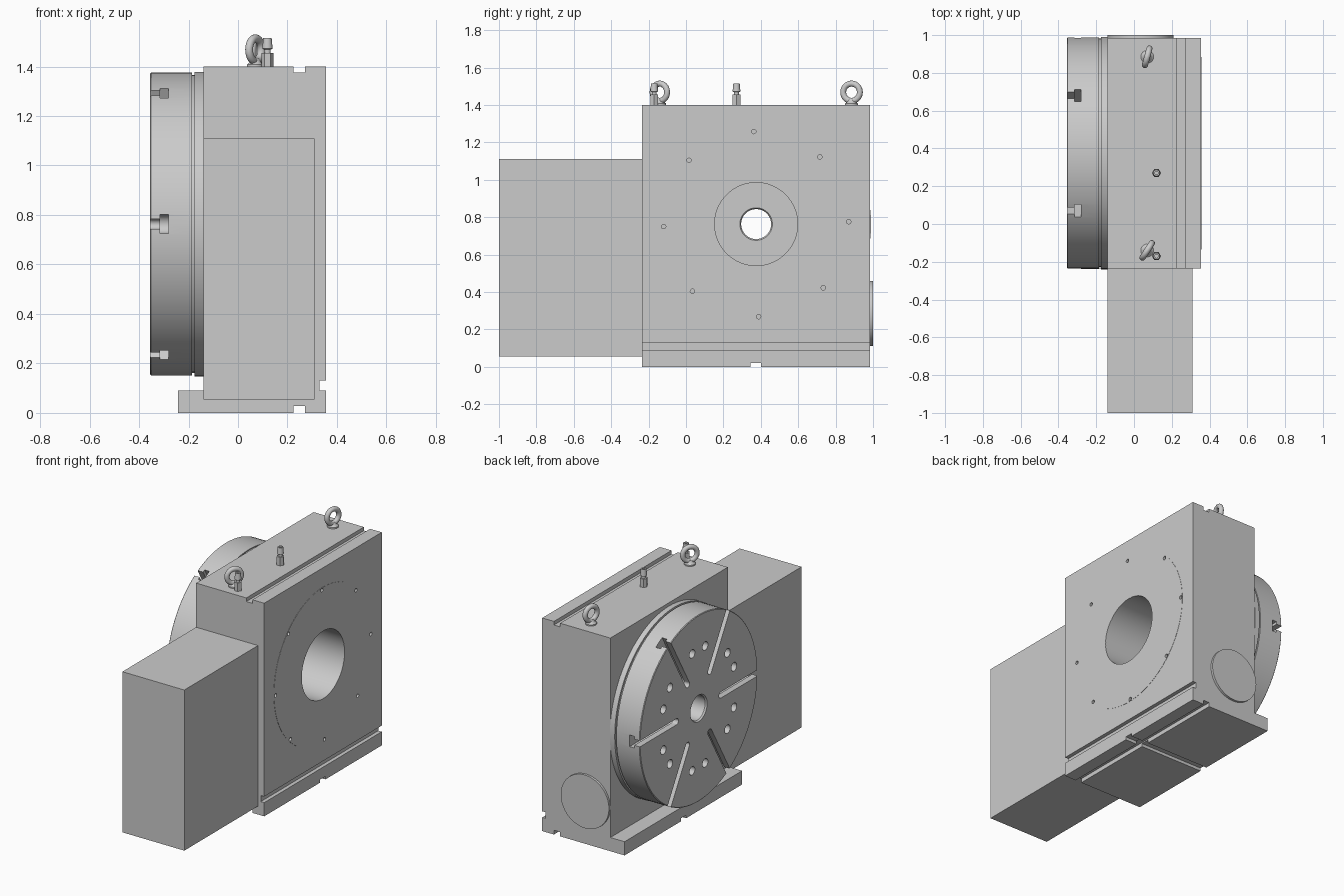
import bpy, bmesh
from math import sin, cos, pi, radians

if "Cube" in bpy.data.objects:
    bpy.data.objects.remove(bpy.data.objects["Cube"])

CY, CZ = 0.375, 0.763      # rotary axis position
X0, X1 = -0.14, 0.355      # housing faces
Y0, Y1 = -0.235, 0.985


def finish(name, bm):
    bmesh.ops.remove_doubles(bm, verts=bm.verts, dist=1e-5)
    bmesh.ops.recalc_face_normals(bm, faces=bm.faces)
    me = bpy.data.meshes.new(name)
    bm.to_mesh(me)
    bm.free()
    ob = bpy.data.objects.new(name, me)
    bpy.context.collection.objects.link(ob)
    return ob


def activate(ob):
    bpy.ops.object.select_all(action='DESELECT')
    ob.select_set(True)
    bpy.context.view_layer.objects.active = ob


def smooth(ob):
    activate(ob)
    bpy.ops.object.shade_smooth_by_angle(angle=radians(28))


def prism(name, outlines, axis, a, b):
    """Extrude flat outlines from a to b along an axis."""
    place = {'x': lambda p, h: (h, p[0], p[1]),
             'y': lambda p, h: (p[0], h, p[1]),
             'z': lambda p, h: (p[0], p[1], h)}[axis]
    bm = bmesh.new()
    for pts in outlines:
        lo = [bm.verts.new(place(p, a)) for p in pts]
        hi = [bm.verts.new(place(p, b)) for p in pts]
        bm.faces.new(lo)
        bm.faces.new(hi)
        for i in range(len(pts)):
            j = (i + 1) % len(pts)
            bm.faces.new((lo[i], lo[j], hi[j], hi[i]))
    return finish(name, bm)


def lathe(name, profile, axis, loc, segs):
    """Revolve a closed (radius, height) profile."""
    bm = bmesh.new()
    rings = []
    for k in range(segs):
        c, s = cos(2 * pi * k / segs), sin(2 * pi * k / segs)
        rings.append([bm.verts.new(
            (loc[0] + h, loc[1] + r * c, loc[2] + r * s) if axis == 'x' else
            (loc[0] + r * c, loc[1] + r * s, loc[2] + h)) for r, h in profile])
    n = len(profile)
    for k in range(segs):
        A, B = rings[k], rings[(k + 1) % segs]
        for i in range(n):
            j = (i + 1) % n
            if profile[i][0] or profile[j][0]:
                bm.faces.new((A[i], A[j], B[j], B[i]))
    return finish(name, bm)


def circle(u, v, r, n, start=0.0):
    return [(u + r * cos(start + 2 * pi * i / n), v + r * sin(start + 2 * pi * i / n)) for i in range(n)]


def rect(u0, u1, v0, v1):
    return [(u0, v0), (u1, v0), (u1, v1), (u0, v1)]


def polar(r, deg):
    return CY + r * cos(radians(deg)), CZ + r * sin(radians(deg))


def slot(deg, half):
    """Radial slot outline with a round inner end."""
    a = radians(deg)
    pts = [(0.75, -half), (0.75, half)]
    pts += [(0.23 + half * cos(t), half * sin(t)) for t in
            [pi / 2 + pi * i / 10 for i in range(11)]]
    return [(CY + u * cos(a) - v * sin(a), CZ + u * sin(a) + v * cos(a)) for u, v in pts]


def cut(target, cutter):
    cutter.hide_render = True
    mod = target.modifiers.new('cut', 'BOOLEAN')
    mod.operation, mod.solver, mod.object = 'DIFFERENCE', 'EXACT', cutter
    activate(target)
    bpy.ops.object.modifier_apply(modifier=mod.name)
    bpy.data.objects.remove(cutter)


def bolt_holes():
    return prism('bolt_cut', [circle(*polar(0.495, 1.5 + 45 * k), 0.012, 16) for k in range(8)],
                 'x', 0.325, 0.4)


# Housing: one side profile with foot, clamp groove and key grooves
housing = prism('housing', [[
    (-0.243, 0), (0.225, 0), (0.225, 0.028), (0.27, 0.028), (0.27, 0), (X1, 0),
    (X1, 0.09), (0.33, 0.09), (0.33, 0.13), (X1, 0.13), (X1, 1.4),
    (0.27, 1.4), (0.27, 1.376), (0.225, 1.376), (0.225, 1.4),
    (X0, 1.4), (X0, 0.09), (-0.243, 0.09)]], 'y', Y0, Y1)
cut(housing, prism('bore_cut', [circle(CY, CZ, 0.222, 64)], 'x', -0.3, 0.5))
cut(housing, prism('key_cut', [rect(0.345, 0.4, -0.1, 0.02)], 'x', -0.5, 0.5))
cut(housing, bolt_holes())
smooth(housing)

# Rear bearing cover ring
cover = lathe('rear_cover', [(0.222, 0.35), (0.51, 0.35), (0.51, 0.3565), (0.222, 0.3565)],
              'x', (0, CY, CZ), 96)
cut(cover, bolt_holes())
smooth(cover)

# Motor box
prism('motor_box', [rect(-0.14, 0.31, 0.055, 1.11)], 'y', -1.0, Y0)

# Round side cover
smooth(prism('side_cover', [circle(0.035, 0.285, 0.175, 64)], 'y', Y1 - 0.01, 1.0))

# Rotary table with centre hole, T-slots and face holes
table = lathe('rotary_table', [
    (0.087, -0.355), (0.608, -0.355), (0.612, -0.351), (0.612, -0.185), (0.602, -0.185),
    (0.602, -0.175), (0.615, -0.175), (0.615, X0), (0.087, X0), (0.08, -0.15), (0.08, -0.345)],
    'x', (0, CY, CZ), 96)
for half, a, b in ((0.02, -0.4, -0.31), (0.038, -0.315, -0.28)):
    cut(table, prism('slot_cut', [slot(60 * k, half) for k in range(6)], 'x', a, b))
cut(table, prism('hole_cut', [circle(*polar(0.39, 30 + 60 * k + d), 0.028, 24)
                              for k in range(6) for d in (-10, 10)], 'x', -0.4, -0.27))
smooth(table)

# Lifting eyes
for i, (y, ang) in enumerate(((0.885, 75), (-0.14, 57))):
    bpy.ops.mesh.primitive_torus_add(
        location=(0.07, y, 1.468), rotation=(pi / 2, 0, radians(ang)),
        major_radius=0.046, minor_radius=0.016, major_segments=40, minor_segments=16)
    ring = bpy.context.object
    ring.name = f'lifting_eye_ring_{i + 1}'
    smooth(ring)
    smooth(lathe(f'lifting_eye_collar_{i + 1}', [
        (0, -0.005), (0.034, -0.005), (0.034, 0.008), (0.026, 0.014), (0.02, 0.022), (0.016, 0.032), (0, 0.032)],
        'z', (0.07, y, 1.4), 32))

# Air and oil fittings
for i, y in enumerate((0.27, -0.17)):
    prism(f'fitting_hex_{i + 1}', [circle(0.119, y, 0.024, 6)], 'z', 1.395, 1.455)
    smooth(lathe(f'fitting_nozzle_{i + 1}', [
        (0, 0.05), (0.013, 0.05), (0.013, 0.068), (0.021, 0.072), (0.017, 0.115),
        (0.009, 0.115), (0.009, 0.08), (0, 0.08)], 'z', (0.119, y, 1.4), 24))
